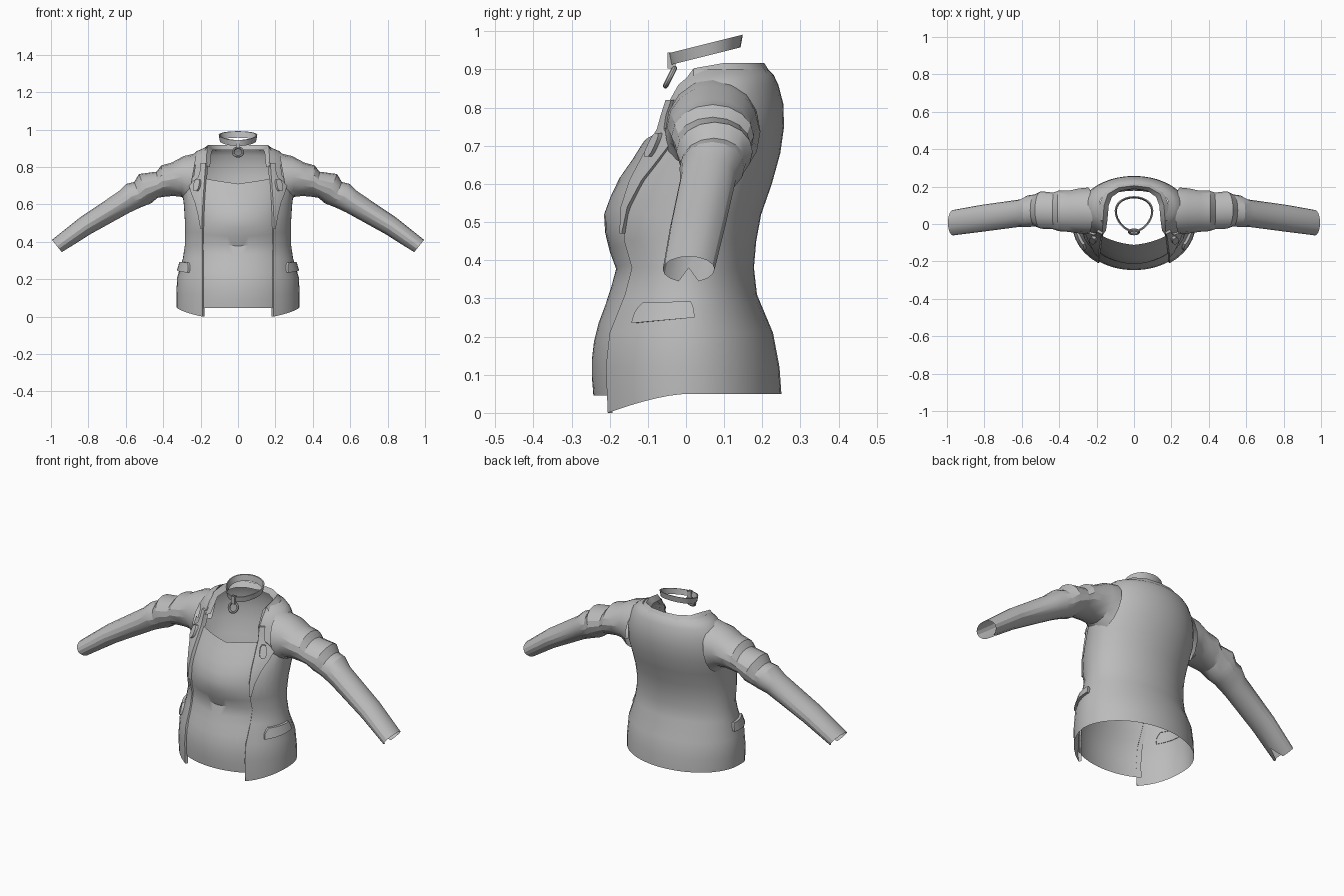
import bpy, bmesh, math
from mathutils import Vector

if "Cube" in bpy.data.objects:
    bpy.data.objects.remove(bpy.data.objects["Cube"])

grey = bpy.data.materials.new("grey_cloth")
grey.diffuse_color = (0.5, 0.5, 0.5, 1)
grey.use_nodes = True
grey.node_tree.nodes["Principled BSDF"].inputs["Base Color"].default_value = grey.diffuse_color

# Body section per height: z, half width, front edge x, front edge y, middle y, back y
BODY = [
    (.05, .330, .190, -.205, .00, .250), (.12, .330, .190, -.210, .00, .245),
    (.21, .325, .190, -.200, .00, .228), (.31, .295, .190, -.160, .00, .186),
    (.38, .285, .190, -.142, .00, .178), (.45, .283, .190, -.162, .00, .184),
    (.52, .285, .188, -.165, .01, .197), (.60, .290, .185, -.142, .03, .225),
    (.68, .300, .180, -.100, .05, .247), (.75, .290, .175, -.062, .07, .257),
    (.81, .275, .170, -.048, .08, .255), (.86, .250, .168, -.020, .09, .242),
    (.885, .220, .166, .010, .10, .230), (.90, .185, .165, .040, .10, .215)]


def section(z):
    if z <= BODY[0][0]:
        return BODY[0][1:]
    for a, b in zip(BODY, BODY[1:]):
        if z <= b[0]:
            f = (z - a[0]) / (b[0] - a[0])
            return tuple(p + (q - p) * f for p, q in zip(a[1:], b[1:]))
    return BODY[-1][1:]


def edge_angle(z):
    hw, xe = section(z)[:2]
    return math.asin(xe / hw)


def angle_at(z, x):
    return math.asin(min(1, x / section(z)[0]))


def body_point(z, t, off=0.0):
    """Point on the body; t runs from 0 (front) to pi (back)."""
    hw, xe, ye, yc, yb = section(z)
    front = (yc - ye) / math.cos(math.asin(xe / hw))
    depth = front if math.cos(t) > 0 else yb - yc
    return Vector(((hw + off) * math.sin(t), yc - (depth + off) * math.cos(t), z))


def make(name, rows, closed=False, mirror=True, skip=None, angle=35):
    """Skin a grid of points, mirrored across the middle."""
    bm = bmesh.new()
    vs = [[bm.verts.new(p) for p in r] for r in rows]
    n = len(rows[0])
    for a, b in zip(vs, vs[1:]):
        for i in range(n if closed else n - 1):
            j = (i + 1) % n
            quad = (a[i], a[j], b[j], b[i])
            mid = sum((v.co for v in quad), Vector()) / 4
            if not (skip and skip(mid)):
                bm.faces.new(quad)
    bmesh.ops.remove_doubles(bm, verts=bm.verts, dist=1e-5)
    bmesh.ops.recalc_face_normals(bm, faces=bm.faces)
    me = bpy.data.meshes.new(name)
    bm.to_mesh(me)
    bm.free()
    ob = bpy.data.objects.new(name, me)
    bpy.context.collection.objects.link(ob)
    me.materials.append(grey)
    if mirror:
        m = ob.modifiers.new("mirror", 'MIRROR')
        m.use_clip = True
    bpy.ops.object.select_all(action='DESELECT')
    ob.select_set(True)
    bpy.context.view_layer.objects.active = ob
    bpy.ops.object.shade_smooth_by_angle(angle=math.radians(angle))
    return ob


def plate(name, fn, nu, nv, off):
    """Raised patch on the body; fn(u, v) gives (z, t)."""
    us = [0] + [i / nu for i in range(nu + 1)] + [1]
    vs = [0] + [i / nv for i in range(nv + 1)] + [1]
    rows = []
    for j, v in enumerate(vs):
        rim_v = j in (0, len(vs) - 1)
        rows.append([body_point(*fn(u, v), -.003 if rim_v or i in (0, len(us) - 1) else off)
                     for i, u in enumerate(us)])
    return make(name, rows)


# Jacket body, open at the front with a folded edge
rows = []
for k, r in enumerate(BODY):
    z, t0 = r[0], edge_angle(r[0])
    row = []
    for i in range(17):
        t = t0 + (math.pi - t0) * i / 16
        p = body_point(z, t)
        if k == 0:
            p.z -= .05 * min(1, max(0, math.cos(t)) / .815) ** 1.5
        row.append(p)
    row[-1].x = 0
    row.insert(0, row[0] + Vector((-.010, .012, 0)))
    rows.append(row)
make("jacket_body", rows,
     skip=lambda c: c.x > .24 and ((c.y - .07) / .085) ** 2 + ((c.z - .745) / .09) ** 2 < 1)

# Shirt front panel with a shallow V neckline
rows = []
for k in range(15):
    row = []
    for i in range(9):
        u = i / 8
        z = .045 + (.71 + .03 * u - .045) * k / 14
        row.append(body_point(z, (edge_angle(z) + .08) * u, -.008))
    rows.append(row)
make("shirt_front", rows)

# Sleeves: top x, top z, bottom x, bottom z, middle y, half depth
SLEEVE = [
    (.22, .875, .27, .60, .07, .125), (.29, .858, .30, .64, .07, .12),
    (.355, .823, .345, .645, .068, .11), (.41, .808, .40, .64, .07, .108),
    (.435, .775, .43, .635, .07, .098), (.53, .762, .465, .605, .075, .10),
    (.555, .72, .505, .59, .073, .085), (.595, .71, .54, .575, .068, .085),
    (.64, .668, .58, .556, .058, .073), (.845, .53, .79, .44, .03, .072),
    (.995, .41, .94, .342, .007, .068)]
rows = []
for xt, zt, xb, zb, yc, ry in SLEEVE:
    top, bot = Vector((xt, yc, zt)), Vector((xb, yc, zb))
    rows.append([(top + bot) / 2 + (top - bot) / 2 * math.cos(a) + Vector((0, ry * math.sin(a), 0))
                 for a in (math.tau * i / 16 for i in range(16))])
rows[-1][8] += Vector((-.055, 0, .038))  # cuff notch
make("sleeve", rows, closed=True, angle=25)

# Lapel widening up to its notch
LAPEL = [(.47, .004), (.54, .018), (.61, .038), (.68, .06), (.725, .075),
         (.745, .03), (.78, .022), (.82, .022)]


def lapel(u, v):
    z, w = LAPEL[round(v * (len(LAPEL) - 1))]
    z -= .02 * u if w > .05 else 0
    return z, angle_at(z, section(z)[1] - .004 + (w + .004) * u)


plate("lapel", lapel, 4, len(LAPEL) - 1, .012)


# Oval button on each lapel
def button(u, v):
    z = .672 + .062 * v
    w = .014 * (1 - .5 * abs(2 * v - 1) ** 4)
    return z, angle_at(z, .212 - .012 * v + w * (2 * u - 1))


plate("lapel_button", button, 4, 6, .026)


# Pocket flap on each hip
def pocket(u, v):
    front = .96 + .10 * v ** 3
    return .235 + .015 * u + (.055 - .013 * u) * v, front + (1.67 - .04 * v ** 3 - front) * u


plate("pocket_flap", pocket, 6, 4, .013)

# Collar: outer seam, top fold and inner edge
OUTER = [(.182, -.05, .80), (.19, .02, .872), (.186, .10, .897), (.16, .17, .893), (.09, .215, .886), (0, .228, .88)]
TOP = [(.165, -.056, .80), (.166, .02, .903), (.160, .10, .917), (.140, .16, .917), (.08, .195, .917), (0, .205, .917)]
INNER = [(.150, -.035, .80), (.142, .02, .88), (.135, .10, .89), (.118, .145, .89), (.07, .178, .89), (0, .188, .89)]
make("collar", [[Vector(p) for p in line] for line in (OUTER, TOP, INNER)])

# Choker band, tilted up to the back and narrower at the front
rows = []
for grow, lift in ((-.006, 0), (.0, 0), (.006, .032), (0, .032), (-.006, 0)):
    row = []
    for i in range(28):
        a = math.tau * i / 28
        s, c = math.sin(a), -math.cos(a)
        y = .052 + (.091 + grow) * c
        row.append(Vector(((.096 + grow) * s * (1 + .18 * c), y, .912 + .25 * (y + .04) + lift)))
    rows.append(row)
make("choker_band", rows, closed=True, mirror=False)

# Ring hanging from the choker
down, side = Vector((0, -.45, -.89)), Vector((1, 0, 0))
out = side.cross(down)
mid = Vector((0, -.042, .88))
rows = []
for i in range(21):
    a = math.tau * i / 20
    d = down * math.cos(a) + side * math.sin(a)
    rows.append([mid + d * (.026 + .007 * math.cos(b)) + out * .007 * math.sin(b)
                 for b in (math.tau * k / 8 for k in range(8))])
make("choker_ring", rows, closed=True, mirror=False)

# Small loop plate joining ring and band
rows = [[Vector((x, y, z)) for x, y in ((-.012, -.048), (.012, -.048), (.012, -.028), (-.012, -.028))]
        for z in (.902, .945)]
make("choker_loop", rows, closed=True, mirror=False)
